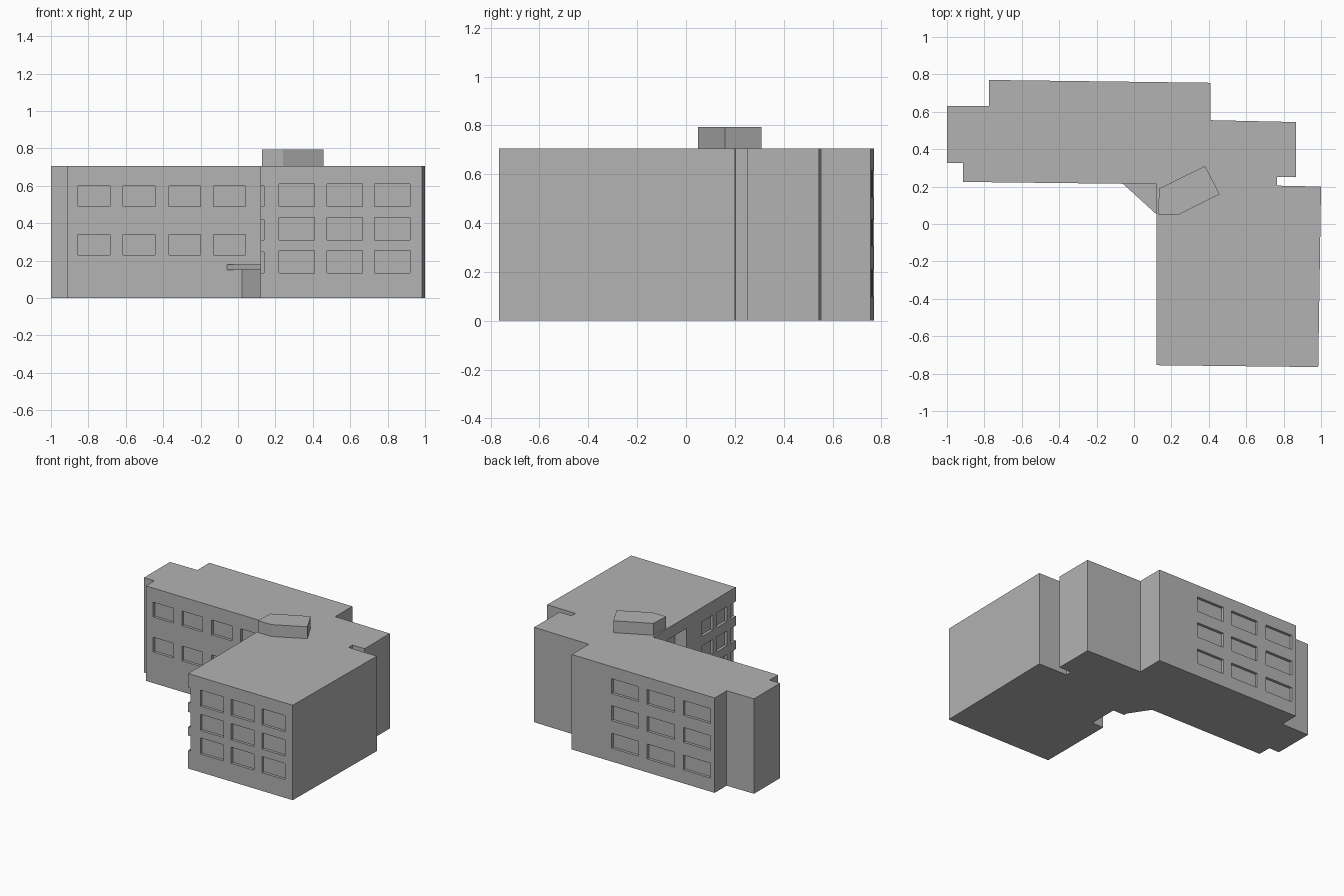
import bpy, bmesh
from mathutils import Vector

cube = bpy.data.objects.get("Cube")
if cube:
    bpy.data.objects.remove(cube, do_unlink=True)

HEIGHT = 0.705
DEPTH = 0.02

concrete = bpy.data.materials.new("plain_grey")
concrete.use_nodes = True
grey = (0.45, 0.45, 0.45, 1)
concrete.diffuse_color = grey
concrete.node_tree.nodes["Principled BSDF"].inputs["Base Color"].default_value = grey


def add_prism(bm, outline, low, high):
    """Extrude a flat outline between two heights."""
    base = bm.faces.new([bm.verts.new((x, y, low)) for x, y in outline])
    top = bmesh.ops.extrude_face_region(bm, geom=[base])["geom"]
    moved = [v for v in top if isinstance(v, bmesh.types.BMVert)]
    bmesh.ops.translate(bm, verts=moved, vec=(0, 0, high - low))


def finish(name, bm):
    bmesh.ops.recalc_face_normals(bm, faces=bm.faces)
    mesh = bpy.data.meshes.new(name)
    bm.to_mesh(mesh)
    bm.free()
    mesh.materials.append(concrete)
    obj = bpy.data.objects.new(name, mesh)
    bpy.context.scene.collection.objects.link(obj)
    return obj


def prism(name, outline, low, high):
    bm = bmesh.new()
    add_prism(bm, outline, low, high)
    return finish(name, bm)


def add_windows(bm, start, end, starts, width, sills, tall):
    """Grid of window cutters along the wall running from start to end."""
    start, end = Vector(start), Vector(end)
    along = (end - start).normalized()
    out = Vector((along.y, -along.x))
    for s in starts:
        a, b = start + along * s, start + along * (s + width)
        box = [a - out * DEPTH, b - out * DEPTH, b + out * DEPTH, a + out * DEPTH]
        for z in sills:
            add_prism(bm, box, z, z + tall)


# Two joined wings with stepped ends, outline counterclockwise
front_left, front_right = (0.12, -0.755), (0.985, -0.765)
back_right, back_left = (0.41, 0.755), (-0.775, 0.77)
inner_left, inner_corner = (-0.915, 0.225), (0.12, 0.213)
body = prism("building_body", [
    front_left, front_right, (1, 0.2), (0.765, 0.205), (0.765, 0.25),
    (0.865, 0.25), (0.865, 0.545), (0.41, 0.555), back_right, back_left,
    (-0.775, 0.63), (-1, 0.63), (-1, 0.325), (-0.915, 0.325),
    inner_left, inner_corner], 0, HEIGHT)

# Cutters for the windows and the tall entrance recess
bm = bmesh.new()
rows = (0.135, 0.31, 0.49)
add_windows(bm, front_left, front_right, (0.1, 0.355, 0.61), 0.19, rows, 0.12)
add_windows(bm, back_right, back_left, (0.33, 0.625, 0.925), 0.225, (0.1, 0.305, 0.505), 0.11)
add_windows(bm, inner_left, inner_corner, (0.06, 0.3, 0.545, 0.785), 0.17, (0.23, 0.49), 0.11)
add_windows(bm, inner_corner, front_left, (0.575, 0.74, 0.905), 0.125, rows, 0.11)
add_prism(bm, [(0.05, -0.18), (0.215, -0.18), (0.215, 0.04), (0.05, 0.04)], -0.1, 0.62)
cutter = finish("opening_cutters", bm)
cutter.hide_render = True

cut = body.modifiers.new("openings", "BOOLEAN")
cut.operation = "DIFFERENCE"
cut.solver = "EXACT"
cut.object = cutter
bpy.context.view_layer.update()
evaluated = body.evaluated_get(bpy.context.evaluated_depsgraph_get())
carved = bpy.data.meshes.new_from_object(evaluated)
body.modifiers.clear()
body.data = carved
bpy.data.objects.remove(cutter, do_unlink=True)

# Entrance in the inner corner with its canopy
prism("entrance_wall", [(0.12, 0.065), (0.125, 0.215), (0.02, 0.216)], 0, 0.15)
prism("entrance_canopy", [(0.122, 0.05), (0.125, 0.216), (-0.06, 0.216)], 0.15, 0.18)

# Small plant room on the roof
prism("roof_room", [(0.128, 0.05), (0.24, 0.05), (0.458, 0.16), (0.38, 0.31),
                    (0.135, 0.19)], HEIGHT, 0.793)
